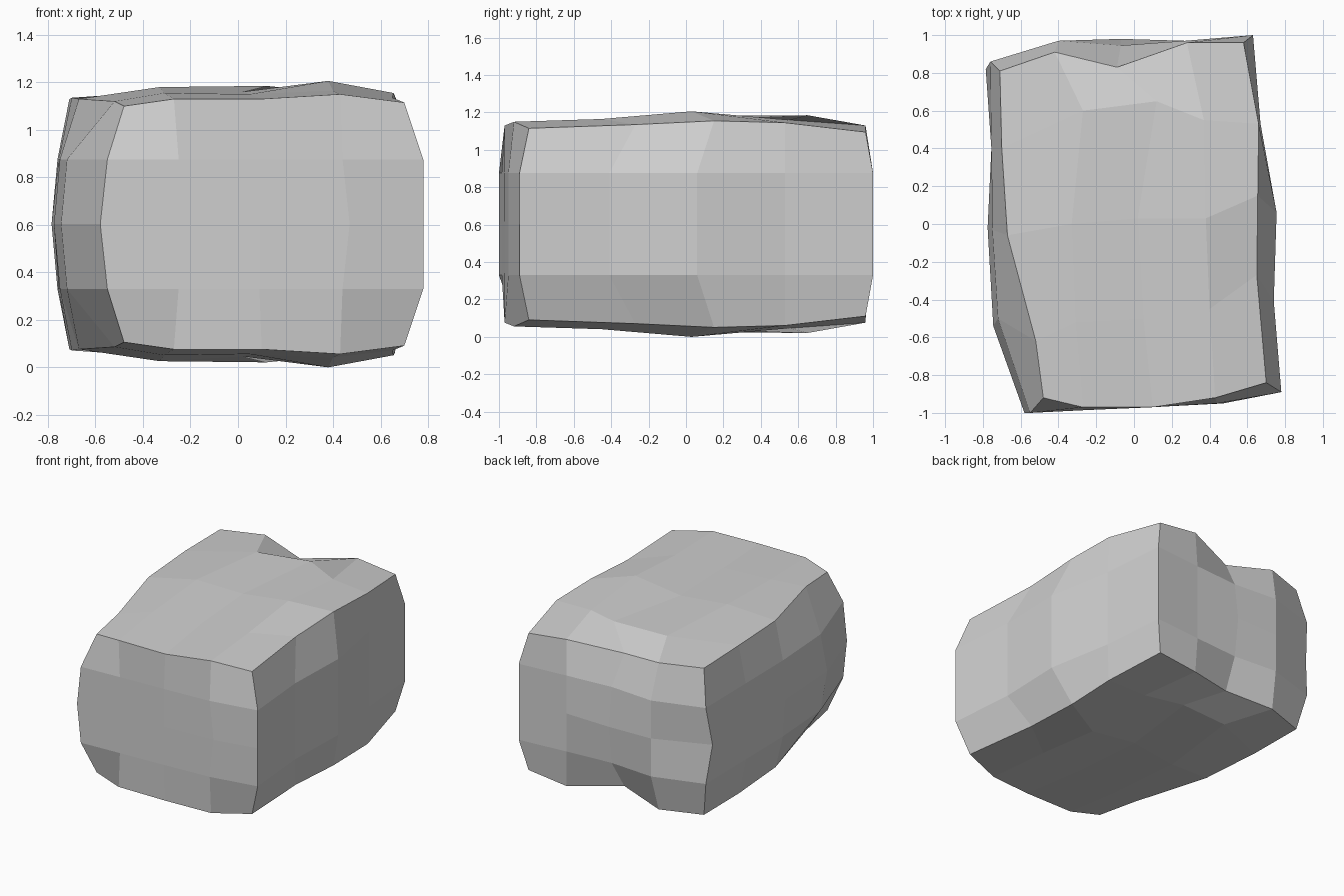
import bpy, bmesh

if "Cube" in bpy.data.objects:
    bpy.data.objects.remove(bpy.data.objects["Cube"])

MID = 0.603   # the boulder is mirrored above and below this height

# Rings of 16 points, counter-clockwise from the front left corner
# (4 segments per side). Rim = edge of the top face.
rim = [(-.48, -.92, 1.10), (-.27, -.97, 1.13), (.10, -.97, 1.13), (.43, -.92, 1.15),
       (.70, -.84, 1.115), (.65, -.27, 1.135), (.655, .15, 1.155), (.66, .53, 1.145),
       (.58, .96, 1.095), (.28, .96, 1.13), (-.09, .83, 1.08), (-.42, .91, 1.13),
       (-.71, .81, 1.13), (-.70, .40, 1.135), (-.67, -.06, 1.13), (-.52, -.62, 1.12)]
shoulder = [(-.55, -1.0), (-.25, -.985), (.09, -.97), (.44, -.95),
            (.78, -.89), (.74, -.41), (.755, .06), (.67, .53),
            (.63, 1.0), (.27, .97), (-.07, .945), (-.40, .97),
            (-.76, .86), (-.755, .40), (-.75, -.03), (-.72, -.50)]
# Small bulges at the waist
waist = list(shoulder)
for i, p in {0: (-.58, -1.0), 3: (.47, -.95), 10: (-.07, .98),
             12: (-.785, .82), 14: (-.775, -.02), 15: (-.745, -.54)}.items():
    waist[i] = p
# Inner points of the top face, front row to back row
inner = [[(-.31, -.52, 1.155), (.05, -.50, 1.15), (.40, -.45, 1.165)],
         [(-.33, .00, 1.18), (.02, .03, 1.16), (.38, .03, 1.206)],
         [(-.27, .60, 1.165), (.12, .65, 1.185), (.37, .55, 1.16)]]


def cap(bm, ring, flip):
    """4 x 4 grid of quads closing one end."""
    grid = [ring[0:5]]
    for j in range(3):
        mids = [bm.verts.new((x, y, 2 * MID - z if flip else z)) for x, y, z in inner[j]]
        grid.append([ring[15 - j]] + mids + [ring[5 + j]])
    grid.append(ring[12:7:-1])
    for j in range(4):
        for i in range(4):
            bm.faces.new((grid[j][i], grid[j][i + 1], grid[j + 1][i + 1], grid[j + 1][i]))


bm = bmesh.new()
layers = [[(x, y, 2 * MID - z) for x, y, z in rim],
          [(x, y, .33) for x, y in shoulder],
          [(x, y, MID) for x, y in waist],
          [(x, y, 2 * MID - .33) for x, y in shoulder],
          rim]
rings = [[bm.verts.new(p) for p in layer] for layer in layers]

# Sides
for low, high in zip(rings, rings[1:]):
    for i in range(16):
        k = (i + 1) % 16
        bm.faces.new((low[i], low[k], high[k], high[i]))
# Top and bottom
cap(bm, rings[-1], False)
cap(bm, rings[0], True)
bmesh.ops.recalc_face_normals(bm, faces=bm.faces)

mesh = bpy.data.meshes.new("boulder")
bm.to_mesh(mesh)
bm.free()
stone = bpy.data.materials.new("light grey stone")
stone.diffuse_color = (.63, .63, .63, 1)
stone.use_nodes = True
stone.node_tree.nodes["Principled BSDF"].inputs["Base Color"].default_value = stone.diffuse_color
mesh.materials.append(stone)
boulder = bpy.data.objects.new("boulder", mesh)
bpy.context.collection.objects.link(boulder)
